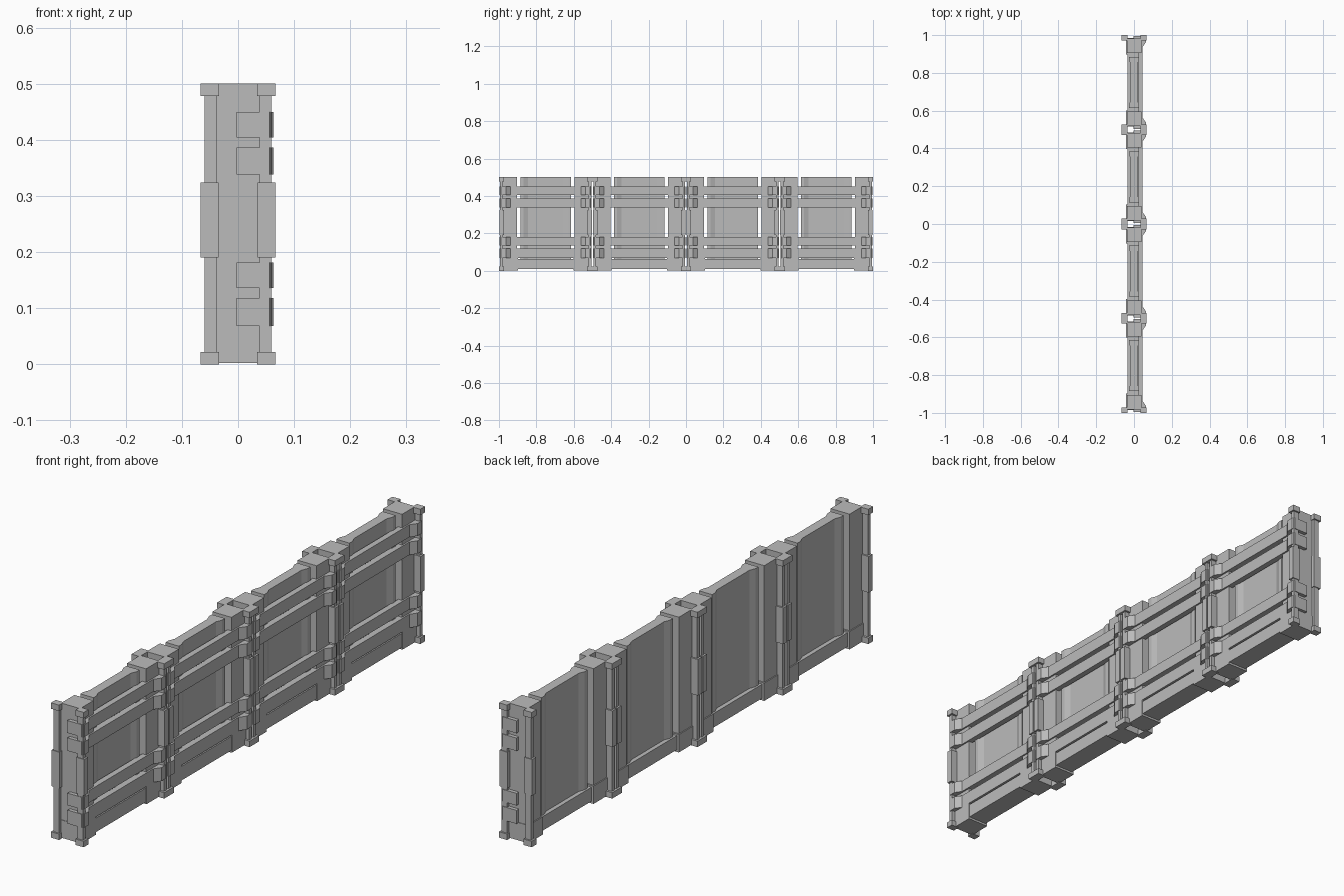
import bpy
import bmesh

cube = bpy.data.objects.get("Cube")
if cube:
    bpy.data.objects.remove(cube, do_unlink=True)

grey = bpy.data.materials.new("plain grey")
grey.use_nodes = True
COLOUR = (0.5, 0.5, 0.5, 1)
grey.diffuse_color = COLOUR
grey.node_tree.nodes["Principled BSDF"].inputs["Base Color"].default_value = COLOUR

HALF = 0.25           # half the length of one fence section
CENTRES = [-0.75, -0.25, 0.25, 0.75]


def prism(name, outline, z0, z1, centre):
    """Upright prism from an (x, y) outline, y measured from the section centre."""
    bm = bmesh.new()
    verts = [bm.verts.new((x, y + centre, z0)) for x, y in outline]
    face = bm.faces.new(verts)
    up = bmesh.ops.extrude_face_region(bm, geom=[face])["geom"]
    for v in up:
        if isinstance(v, bmesh.types.BMVert):
            v.co.z = z1
    bmesh.ops.recalc_face_normals(bm, faces=bm.faces)
    mesh = bpy.data.meshes.new(name)
    bm.to_mesh(mesh)
    bm.free()
    mesh.materials.append(grey)
    obj = bpy.data.objects.new(name, mesh)
    bpy.context.collection.objects.link(obj)


def box(name, x0, x1, y0, y1, z0, z1, centre):
    prism(name, [(x0, y0), (x1, y0), (x1, y1), (x0, y1)], z0, z1, centre)


def end_box(name, x0, x1, d0, d1, z0, z1, centre, side):
    """Box placed by its distance from one end of the section."""
    y0, y1 = sorted((side * (HALF - d0), side * (HALF - d1)))
    box(name, x0, x1, y0, y1, z0, z1, centre)


# Rail with hooked ends that wrap the post, mirrored about the section centre
hook = [(0.024, 0.06), (0.0, 0.03), (-0.003, 0.004), (0.056, 0.004),
        (0.063, 0.012), (0.063, 0.038), (0.046, 0.062)]
rail = [(x, HALF - d) for x, d in hook]
rail += [(x, -y) for x, y in reversed(rail)]

# Panel with thick stiles tapering to a thinner field
quarter = [(0.027, 0.135), (0.027, 0.118), (0.018, 0.095)]
right_edge = quarter + [(x, -y) for x, y in reversed(quarter)]
panel = right_edge + [(-x, y) for x, y in reversed(right_edge)]

for c in CENTRES:
    prism("panel", panel, 0.05, 0.5, c)
    box("base_beam", -0.034, 0.044, -0.16, 0.16, 0.01, 0.062, c)
    for z0, z1 in [(0.068, 0.118), (0.136, 0.181), (0.338, 0.386), (0.404, 0.45)]:
        prism("rail", rail, z0, z1, c)
    for side in (-1, 1):
        end_box("post", -0.038, 0.04, 0.018, 0.096, 0.04, 0.5, c, side)
        end_box("post_base", -0.042, 0.046, 0.016, 0.102, 0.002, 0.068, c, side)
        # Slim corner uprights with caps, feet and middle sleeves
        for s in (-1, 1):
            def corner(name, inner, outer, d0, d1, z0, z1):
                x0, x1 = sorted((s * inner, s * outer))
                end_box(name, x0, x1, d0, d1, z0, z1, c, side)
            corner("corner_upright", 0.038, 0.06, 0.006, 0.02, 0.01, 0.49)
            corner("corner_cap", 0.034, 0.067, 0, 0.028, 0.478, 0.5)
            corner("corner_foot", 0.034, 0.067, 0, 0.028, 0, 0.022)
            corner("corner_sleeve", 0.035, 0.067, 0.003, 0.026, 0.19, 0.324)
